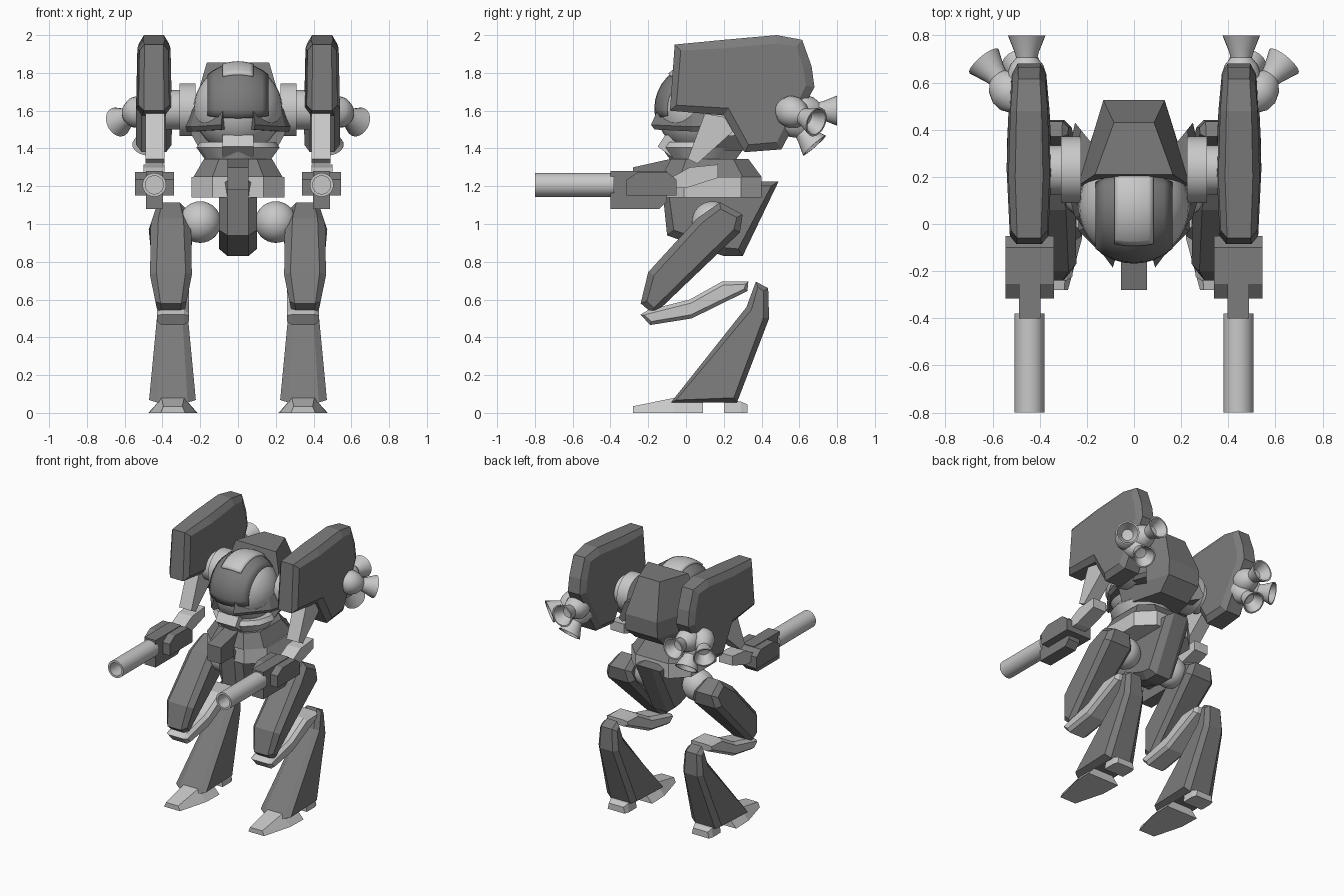
import bpy, bmesh, math
from mathutils import Vector

if "Cube" in bpy.data.objects:
    bpy.data.objects.remove(bpy.data.objects["Cube"])


def material(name, v):
    m = bpy.data.materials.new(name)
    m.diffuse_color = (v, v, v, 1)
    m.use_nodes = True
    m.node_tree.nodes["Principled BSDF"].inputs["Base Color"].default_value = m.diffuse_color
    return m


DARK = material("dark grey", 0.20)
LIGHT = material("light grey", 0.58)


def finish(name, bm, mat, mirror=False, smooth=False):
    bmesh.ops.recalc_face_normals(bm, faces=bm.faces[:])
    me = bpy.data.meshes.new(name)
    bm.to_mesh(me)
    bm.free()
    me.materials.append(mat)
    ob = bpy.data.objects.new(name, me)
    bpy.context.collection.objects.link(ob)
    if smooth:
        bpy.ops.object.select_all(action='DESELECT')
        bpy.context.view_layer.objects.active = ob
        ob.select_set(True)
        bpy.ops.object.shade_smooth_by_angle(angle=math.radians(35))
    if mirror:
        ob.modifiers.new("mirror", 'MIRROR').use_mirror_merge = False
    return ob


def loft(name, rings, mat, mirror=False):
    """Bridge rings of points that have equal counts, and cap both ends."""
    bm = bmesh.new()
    vs = [[bm.verts.new(p) for p in r] for r in rings]
    n = len(vs[0])
    for a, b in zip(vs, vs[1:]):
        for i in range(n):
            bm.faces.new((a[i], a[(i + 1) % n], b[(i + 1) % n], b[i]))
    bm.faces.new(vs[0])
    bm.faces.new(vs[-1])
    return finish(name, bm, mat, mirror)


def plate(name, yz, cx, half, mat, inset=0.0, step=0.0, width=None, mirror=True):
    """Side profile extruded across x, with chamfered flanks; width scales x by (y, z)."""
    bm = bmesh.new()
    h = half - step
    a = [bm.verts.new((-h, y, z)) for y, z in yz]
    b = [bm.verts.new((h, y, z)) for y, z in yz]
    n = len(yz)
    caps = [bm.faces.new(a), bm.faces.new(b)]
    for i in range(n):
        bm.faces.new((a[i], a[(i + 1) % n], b[(i + 1) % n], b[i]))
    bmesh.ops.recalc_face_normals(bm, faces=bm.faces[:])
    if inset:
        for f in caps:
            bmesh.ops.inset_region(bm, faces=[f], thickness=inset, depth=0)
            for v in f.verts:
                v.co.x = math.copysign(half, v.co.x)
    for v in bm.verts:
        v.co.x = cx + v.co.x * (width(v.co.y, v.co.z) if width else 1)
    return finish(name, bm, mat, mirror)


def lathe(name, prof, origin, axis, mat, seg=32, mirror=True):
    """Spin (radius, distance) points around an axis."""
    bm = bmesh.new()
    rot = Vector((0, 0, 1)).rotation_difference(Vector(axis).normalized())
    o = Vector(origin)
    rings = []
    for r, t in prof:
        k = seg if r > 0 else 1
        rings.append([bm.verts.new(o + rot @ Vector((r * math.cos(2 * math.pi * i / seg),
                      r * math.sin(2 * math.pi * i / seg), t))) for i in range(k)])
    for a, b in zip(rings, rings[1:]):
        for i in range(seg):
            j = (i + 1) % seg
            q = [a[i % len(a)], a[j % len(a)], b[j % len(b)], b[i % len(b)]]
            bm.faces.new(list(dict.fromkeys(q)))
    return finish(name, bm, mat, mirror, True)


def ball(name, c, r, mat, mirror=False):
    prof = [(r * math.sin(math.pi * i / 16) if 0 < i < 16 else 0,
             -r * math.cos(math.pi * i / 16)) for i in range(17)]
    return lathe(name, prof, c, (0, 0, 1), mat, 32, mirror)


def slab(pts, z):
    return [(x, y, z) for x, y in pts]


def sym(half):
    """Complete a right-hand plan outline with its mirror image."""
    return half + [(-x, y) for x, y in reversed(half)]


# head ball with raised visor and cap
HEAD = Vector((0, 0.075, 1.61))
ball("head_ball", HEAD, 0.235, LIGHT)


def shell(name, r, a0, p0, p1, mat, nu=8, nv=12):
    bm = bmesh.new()
    g = []
    for i in range(nu + 1):
        a = math.radians(a0 * (2 * i / nu - 1))
        row = []
        for j in range(nv + 1):
            p = math.radians(p0 + (p1 - p0) * j / nv)
            row.append(bm.verts.new(HEAD + r * Vector((math.sin(a),
                       -math.cos(a) * math.cos(p), math.cos(a) * math.sin(p)))))
        g.append(row)
    for i in range(nu):
        for j in range(nv):
            bm.faces.new((g[i][j], g[i + 1][j], g[i + 1][j + 1], g[i][j + 1]))
    ob = finish(name, bm, mat, False, True)
    s = ob.modifiers.new("thickness", 'SOLIDIFY')
    s.thickness, s.offset = 0.02, -1


shell("visor", 0.243, 42, -12, 125, DARK)
shell("visor_cap", 0.252, 19, 48, 125, LIGHT)

# cowl behind the head
loft("rear_cowl", [slab(sym(h), z) for z, h in (
    (1.39, [(0.20, 0.12), (0.12, 0.42)]),
    (1.48, [(0.25, 0.14), (0.13, 0.52)]),
    (1.60, [(0.24, 0.16), (0.13, 0.525)]),
    (1.855, [(0.165, 0.21), (0.085, 0.43)]))], DARK)

# collar wrapping the jaw, open at the front
rings = []
for x, y, z0, z1 in ((0.09, -0.185, 1.50, 1.595), (0.25, 0.03, 1.49, 1.61),
                     (0.30, 0.20, 1.49, 1.61), (0.25, 0.43, 1.47, 1.61)):
    def at(k, z):
        return (x * k, 0.12 + (y - 0.12) * k, z)
    rings.append([at(0.9, z1), at(1.0, z0 + 0.025), at(0.94, z0), at(0.72, z0), at(0.72, z1)])
loft("jaw_collar", rings, DARK, True)

# neck and chin
lathe("neck_ring", [(0, 0), (0.17, 0), (0.22, 0.07), (0.2, 0.1), (0, 0.1)],
      (0, 0.09, 1.335), (0, 0, 1), LIGHT, 12, False)
plate("chin_block", [(-0.15, 1.41), (-0.11, 1.47), (0.05, 1.47), (0.05, 1.35), (-0.07, 1.35)],
      0, 0.083, LIGHT, mirror=False)


# waist, belt and pelvis
def oct_plan(w, y0, y1, c):
    return sym([(w - c, y0), (w, y0 + c), (w, y1 - c), (w - c, y1)])


loft("waist", [slab(oct_plan(0.235, -0.13, 0.40, 0.1), 1.25),
               slab(oct_plan(0.18, -0.08, 0.33, 0.08), 1.345)], DARK)
loft("belt", [slab(oct_plan(0.245, -0.12, 0.40, 0.11), z) for z in (1.14, 1.25)], LIGHT)
plate("waist_front_block", [(-0.28, 1.30), (-0.08, 1.345), (0.0, 1.345), (0.0, 1.18), (-0.28, 1.18)],
      0, 0.055, DARK, mirror=False)
plate("pelvis", [(-0.13, 1.23), (-0.10, 0.94), (0.20, 0.83), (0.30, 0.83), (0.49, 1.225)],
      0, 0.1, DARK, 0.045, 0.045, mirror=False)
ball("hip_ball", (0.20, 0.14, 1.01), 0.11, LIGHT, True)

# shoulder discs and pods
lathe("shoulder_disc", [(0, 0), (0.14, 0), (0.14, 0.085), (0.105, 0.085), (0.105, 0.16), (0, 0.16)],
      (0.225, 0.23, 1.605), (1, 0, 0), LIGHT)
plate("shoulder_pod", [(-0.085, 1.60), (-0.06, 1.95), (0.20, 1.975), (0.48, 2.0), (0.615, 1.975),
                       (0.665, 1.835), (0.68, 1.725), (0.505, 1.395), (0.31, 1.38), (0.20, 1.575)],
      0.445, 0.095, DARK, 0.045, 0.03,
      lambda y, z: 1 - 0.25 * min(1, abs(y - 0.25) / 0.4) ** 2 - 0.1 * max(0, z - 1.75) / 0.25)

# thrusters: rounded housing with a flared hollow bell
BELL = [(0, -0.11), (0.05, -0.095), (0.08, -0.05), (0.085, -0.01), (0.07, 0.035), (0.045, 0.065),
        (0.052, 0.09), (0.08, 0.16), (0.07, 0.16), (0.038, 0.09), (0, 0.085)]
for nm, mouth, d in (("rear", (0.455, 0.80, 1.60), (0, 1, 0)),
                     ("outer", (0.636, 0.69, 1.54), (0.62, 0.74, -0.3)),
                     ("lower", (0.48, 0.68, 1.415), (0.1, 0.66, -0.75))):
    d = Vector(d).normalized()
    lathe(nm + "_thruster", BELL, Vector(mouth) - 0.16 * d, d, LIGHT, 24)

# arms
plate("upper_arm", [(0.10, 1.585), (0.29, 1.55), (0.26, 1.50), (0.06, 1.32), (0.01, 1.345)],
      0.44, 0.05, LIGHT)
plate("forearm", [(0.17, 1.315), (0.17, 1.245), (0.0, 1.19), (-0.10, 1.19), (-0.07, 1.25), (0.02, 1.30)],
      0.445, 0.055, LIGHT)

# arm cannons
plate("cannon_core", [(-0.40, 1.28), (-0.10, 1.28), (-0.10, 1.12), (-0.14, 1.08), (-0.40, 1.08)],
      0.442, 0.046, DARK)
plate("cannon_housing", [(-0.315, 1.15), (-0.315, 1.235), (-0.255, 1.275), (-0.10, 1.275),
                         (-0.05, 1.235), (-0.05, 1.15)], 0.442, 0.103, DARK)
lathe("cannon_barrel", [(0, 0), (0.063, 0), (0.063, 0.42), (0.048, 0.42), (0.048, 0.3), (0, 0.3)],
      (0.443, -0.38, 1.207), (0, -1, 0), LIGHT)

# legs
plate("thigh", [(0.18, 1.115), (0.30, 1.05), (0.285, 0.955), (-0.17, 0.52), (-0.24, 0.58),
                (-0.20, 0.745), (0.06, 1.03)], 0.355, 0.125, DARK, 0.035, 0.04,
      lambda y, z: 1 - 0.45 * max(0, (0.80 - z) / 0.28) - 0.45 * max(0, (z - 0.95) / 0.165))
plate("knee_link", [(-0.24, 0.52), (-0.19, 0.465), (0.03, 0.50), (0.325, 0.645), (0.33, 0.695),
                    (0.19, 0.695), (0.02, 0.60), (-0.20, 0.545)], 0.345, 0.085, LIGHT, 0.02, 0.025)
plate("shank", [(0.37, 0.695), (0.435, 0.66), (0.44, 0.50), (0.27, 0.055), (-0.08, 0.055),
                (0.32, 0.56)], 0.347, 0.125, DARK, 0.03, 0.045,
      lambda y, z: 1 - 0.38 * (z - 0.055) / 0.5)


# feet
def foot_ring(y, w0, w1, z1):
    c = 0.345
    return [(c - w0, y, 0), (c + w0, y, 0), (c + w1, y, z1), (c - w1, y, z1)]


loft("toe", [foot_ring(-0.28, 0.065, 0.05, 0.035), foot_ring(-0.06, 0.125, 0.06, 0.08),
             foot_ring(0.09, 0.13, 0.08, 0.055)], LIGHT, True)
loft("heel", [foot_ring(0.20, 0.08, 0.07, 0.07), foot_ring(0.29, 0.08, 0.07, 0.06),
              foot_ring(0.325, 0.07, 0.06, 0.045)], LIGHT, True)
